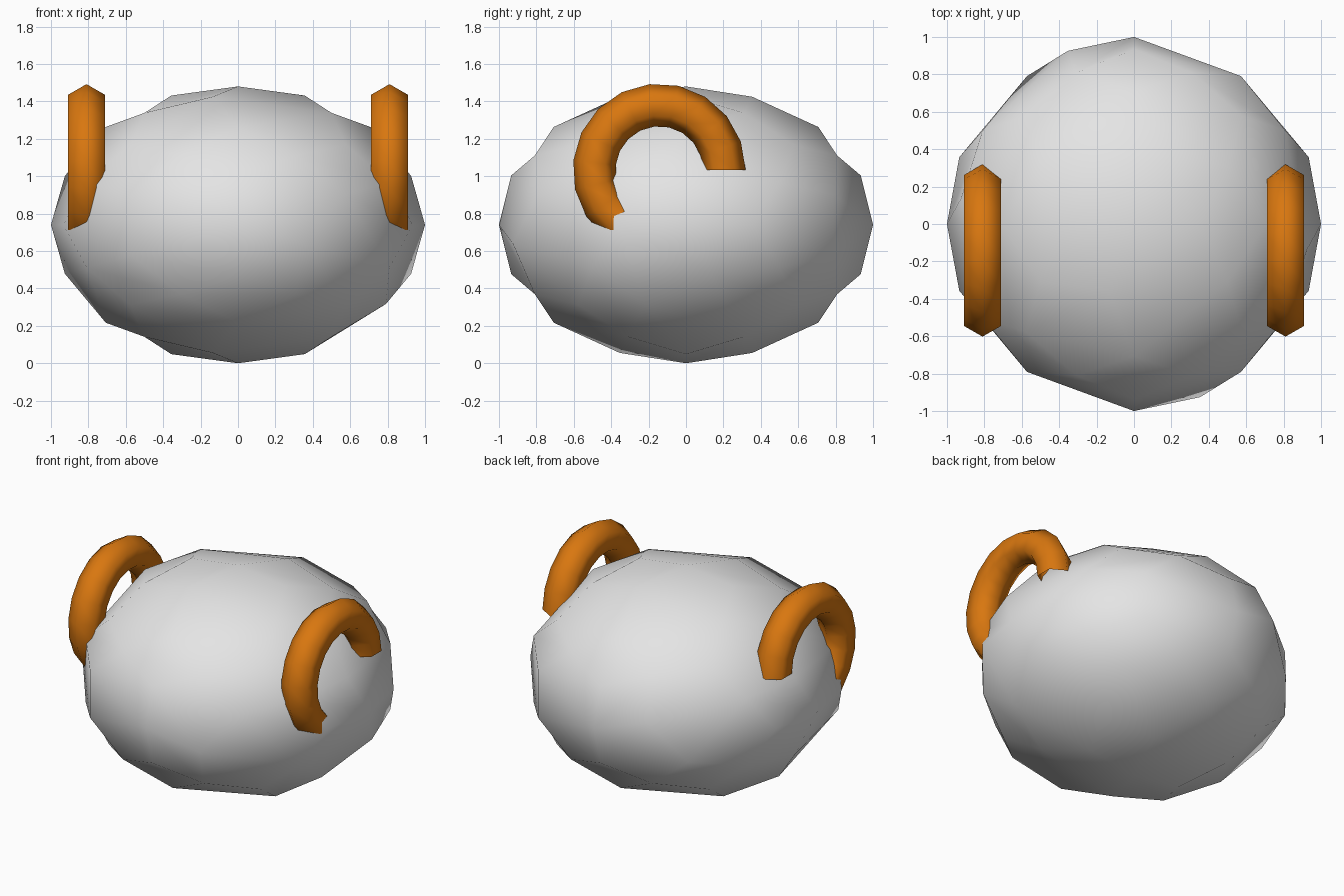
import bpy, bmesh
from math import sin, cos, pi, sqrt, tau
from mathutils import Vector

cube = bpy.data.objects.get("Cube")
if cube:
    bpy.data.objects.remove(cube, do_unlink=True)


def material(name, colour):
    mat = bpy.data.materials.new(name)
    mat.use_nodes = True
    mat.diffuse_color = colour
    mat.node_tree.nodes["Principled BSDF"].inputs["Base Color"].default_value = colour
    return mat


def finish(bm, name, mat):
    """Turn a bmesh into a smooth-shaded object."""
    bmesh.ops.recalc_face_normals(bm, faces=bm.faces)
    for face in bm.faces:
        face.smooth = True
    mesh = bpy.data.meshes.new(name)
    bm.to_mesh(mesh)
    bm.free()
    mesh.materials.append(mat)
    obj = bpy.data.objects.new(name, mesh)
    bpy.context.collection.objects.link(obj)
    return obj


grey = material("light_grey", (0.78, 0.78, 0.78, 1))
orange = material("orange", (0.69, 0.184, 0.005, 1))

# Body: dodecahedron, each pentagon split as a fan, subdivided once and rounded
HEIGHT = 0.74
signs = (-1, 1)
t = (1 + sqrt(5)) / 2
r = 1 / t
corners = [(a, b, c) for a in signs for b in signs for c in signs]
corners += [(0, a * r, b * t) for a in signs for b in signs]
corners += [(b * r, a * t, 0) for b in signs for a in signs]
corners += [(a * t, 0, b * r) for b in signs for a in signs]
pentagons = [
    (3, 11, 7, 15, 13), (7, 19, 17, 6, 15), (17, 4, 8, 10, 6),
    (8, 0, 16, 2, 10), (0, 12, 1, 18, 16), (6, 10, 2, 13, 15),
    (2, 16, 18, 3, 13), (18, 1, 9, 11, 3), (4, 14, 12, 0, 8),
    (11, 9, 5, 19, 7), (19, 5, 14, 4, 17), (1, 12, 14, 5, 9),
]
bm = bmesh.new()
verts = [bm.verts.new((x, -z, y)) for x, y, z in corners]
for first, *rest in pentagons:
    for a, b in zip(rest, rest[1:]):
        bm.faces.new((verts[first], verts[a], verts[b]))
bmesh.ops.subdivide_edges(bm, edges=bm.edges[:], cuts=1, use_grid_fill=True)
for v in bm.verts:
    v.co.normalize()
    v.co.z = (v.co.z + 1) * HEIGHT
finish(bm, "body", grey)


# Handles: open three-quarter rings with a six-sided tube
def handle(name, x, radius=0.348, tube=0.114, arc=1.5 * pi, steps=14, sides=6):
    centre = Vector((x, -0.143, 1.033))
    bm = bmesh.new()
    rings = []
    for i in range(steps + 1):
        u = arc * i / steps
        ring = []
        for j in range(sides):
            v = tau * j / sides
            d = radius + tube * cos(v)
            ring.append(bm.verts.new(centre + Vector((tube * sin(v), d * cos(u), d * sin(u)))))
        rings.append(ring)
    for low, high in zip(rings, rings[1:]):
        for j in range(sides):
            k = (j + 1) % sides
            bm.faces.new((low[j], low[k], high[k], high[j]))
    return finish(bm, name, orange)


for name, side in (("left_handle", 1), ("right_handle", -1)):
    handle(name, side * 0.81)
